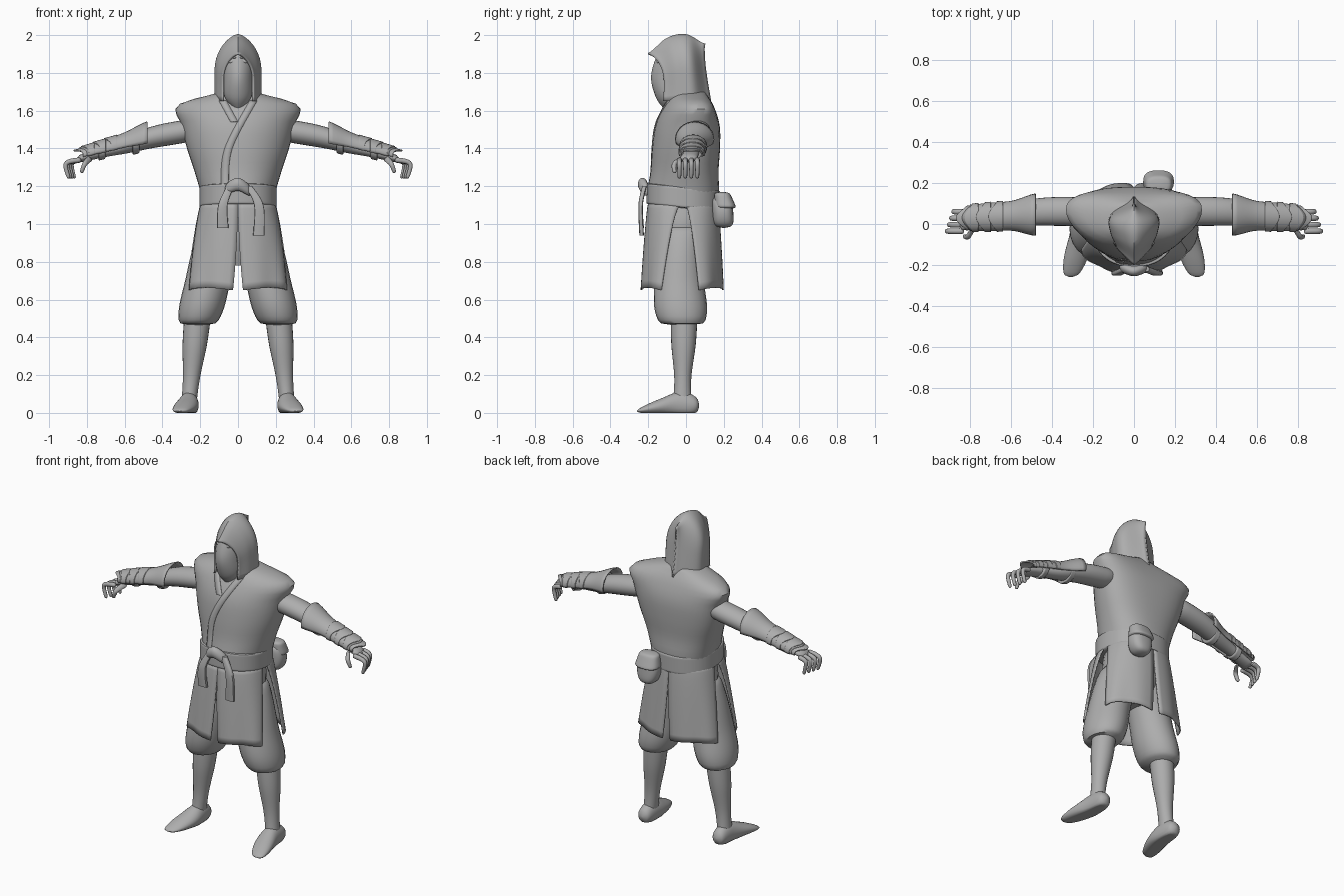
import bpy
import bmesh
from math import sin, cos, pi, radians, copysign
from mathutils import Vector
from mathutils.bvhtree import BVHTree

default_cube = bpy.data.objects.get("Cube")
if default_cube:
    bpy.data.objects.remove(default_cube)

grey = bpy.data.materials.new("plain grey")
grey.use_nodes = True
tone = (.42, .42, .42, 1)
grey.diffuse_color = tone
grey.node_tree.nodes["Principled BSDF"].inputs["Base Color"].default_value = tone


def mix(start, end, t):
    return start + (end - start) * t


def steps(count):
    return [i / count for i in range(count + 1)]


def along(keys, t):
    """Smooth value at t on evenly spread keys; a single number is constant."""
    if not isinstance(keys, list):
        return keys
    last = len(keys) - 1
    i = min(int(t * last), last - 1)
    f = t * last - i
    a, b, c, d = (keys[min(max(j, 0), last)] for j in range(i - 1, i + 3))
    slope_in, slope_out = (c - a) / 2, (d - b) / 2
    ease = f * f * (3 - 2 * f)
    return mix(b, c, ease) + slope_in * f * (1 - f) ** 2 - slope_out * f * f * (1 - f)


def power(value, square):
    return copysign(abs(value) ** (2 / square), value)


def surface(name, rows, closed=False, thick=0):
    """Skin rows of points; closed rows become a capped solid."""
    bm = bmesh.new()
    grid = [[bm.verts.new(point) for point in row] for row in rows]
    for low, high in zip(grid, grid[1:]):
        for j in range(0 if closed else 1, len(low)):
            bm.faces.new((low[j - 1], low[j], high[j], high[j - 1]))
    if closed:
        bm.faces.new(grid[0])
        bm.faces.new(grid[-1])
    bmesh.ops.recalc_face_normals(bm, faces=bm.faces)
    mesh = bpy.data.meshes.new(name)
    bm.to_mesh(mesh)
    bm.free()
    mesh.materials.append(grey)
    mesh.shade_smooth()
    mesh.set_sharp_from_angle(angle=radians(50))
    obj = bpy.data.objects.new(name, mesh)
    bpy.context.collection.objects.link(obj)
    if thick:
        solid = obj.modifiers.new("thickness", 'SOLIDIFY')
        solid.thickness, solid.offset = thick, 0
    return obj


def tube(name, path, wide, deep, axis='z', side=1, around=24, square=2, blunt=None, warp=None):
    """Loft ellipses along a path; blunt rounds both ends, warp bends the points."""
    path = [Vector(point) for point in path]
    rows = []
    for t in steps(20):
        centre = along(path, t)
        ahead = along(path, min(1, t + .01)) - along(path, max(0, t - .01))
        u, v = {'x': (Vector((0, 1, 0)), Vector((0, 0, 1))),
                'y': (Vector((1, 0, 0)), Vector((0, 0, 1))),
                'z': (Vector((1, 0, 0)), Vector((0, 1, 0))),
                'bent': (Vector((0, 1, 0)), ahead.cross(Vector((0, 1, 0))).normalized())}[axis]
        size = max(.02, 1 - abs(2 * t - 1) ** blunt) ** .5 if blunt else 1
        row = []
        for k in range(around):
            angle = 2 * pi * k / around
            point = (centre + u * along(wide, t) * size * power(cos(angle), square)
                     + v * along(deep, t) * size * power(sin(angle), square))
            if warp:
                warp(point)
            point.x *= side
            row.append(point)
        rows.append(row)
    return surface(name, rows, closed=True)


# Ways to bend a part: shoulders back, belt down behind, sole flat
def sweep_back(point):
    point.y += point.x ** 2 / 2


def tilt_down(point):
    point.z -= point.y / 10


def flatten_sole(point):
    point.z = max(0, point.z)


# Sleeveless tunic
tunic = tube("tunic", [(0, -.02, 1.1), (0, .02, 1.7)],
             [.19, .2, .23, .27, .3, .32, .09], [.18, .19, .18, .18, .17, .13, .08],
             around=40, square=2.2, warp=sweep_back)
cloth = BVHTree.FromPolygons([vert.co for vert in tunic.data.vertices],
                             [face.vertices for face in tunic.data.polygons])


# Crossed lapels laid on the front of the tunic
def lapel(name, path):
    path = [Vector(point) for point in path]
    rows = []
    for t in steps(20):
        row = []
        for offset in (-.02, 0, .02):
            start = along(path, t) + Vector((offset, 0, 0))
            row.append(cloth.ray_cast(start, Vector((0, 1, 0)))[0])
        rows.append(row)
    surface(name, rows, thick=.009)


lapel("under_lapel", [(-.08, -1, 1.65), (-.02, -1, 1.54)])
lapel("over_lapel", [(.08, -1, 1.65), (-.05, -1, 1.4), (-.07, -1, 1.2)])

# Masked head with eyes and brows
tube("masked_head", [(0, -.1, 1.6), (0, -.05, 1.95)],
     [.01, .07, .08, .08, .05], [.01, .07, .11, .1, .07], square=1.8)
for side in (1, -1):
    tube("eye", [(.03, -.147, 1.85), (.03, -.147, 1.87)], .018, .01,
         side=side, around=12, blunt=2)
    tube("brow", [(.01, -.156, 1.88), (.06, -.12, 1.88)], .01, .005,
         axis='x', side=side, around=8, blunt=4)

# Hood made of arches from the peaked brim to the nape
hood_rows = []
for t in steps(20):
    ridge_y, ridge_z = mix(-.2, .1, t), along([1.9, 1.98, 2, 1.95], t)
    width = along([.08, .11, .11, 0], t)
    row = []
    for s in steps(28):
        drop = abs(2 * s - 1)
        bulge = sin(min(1, 1.5 * drop) * pi / 2)
        tuck = mix(.035, -.015, t) * sin(pi * drop)
        row.append((copysign(width * bulge, s - .5),
                    mix(ridge_y, mix(-.12, .13, t), drop) + tuck,
                    mix(ridge_z, 1.65, drop ** 1.5)))
    hood_rows.append(row)
surface("hood", hood_rows, thick=.01)

# Belt, knot and hanging ends
tube("belt", [(0, -.015, 1.08), (0, -.015, 1.2)], .205, .195,
     around=40, square=2.3, blunt=16, warp=tilt_down)
tube("knot", [(-.07, -.21, 1.18), (0, -.23, 1.21), (.07, -.21, 1.17)], .025, .035,
     axis='x', around=14, blunt=4)
for name, x, hem in (("short_belt_end", -.08, .98), ("long_belt_end", .11, .94)):
    tube(name, [(x / 2, -.22, 1.2), (x, -.24, 1.1), (x, -.235, hem)], [.02, .03], .012,
         around=12, square=4)

# Pouch hanging behind the belt
tube("pouch", [(.12, .2, .98), (.12, .19, 1.15)], [.05, .07, .05], .055, square=2.6, blunt=4)
tube("pouch_flap", [(.12, .21, 1.08), (.12, .19, 1.17)], [.08, .06], [.06, .04],
     square=2.6, blunt=6)


# Four skirt panels that open towards the hem
def skirt_panel(name, side, facing, corner, reach):
    rows = []
    for t in steps(12):
        wide, deep = mix(.19, .28, t ** .8), mix(.18, reach, t ** .7)
        row = []
        for s in steps(16):
            angle = radians(mix(corner * t ** .6, 90 - 3 * t * t, s))
            fold = 1 + t * sin(3 * pi * s) / 50
            row.append((side * wide * fold * power(cos(angle), 2.5),
                        facing * deep * fold * power(sin(angle), 2.5) - .015,
                        mix(1.12, .65 + s * (1 - s) / 20, t)))
        rows.append(row)
    surface(name, rows, thick=.008)


for side in (1, -1):
    skirt_panel("front_skirt_panel", side, -1, 26, .22)
    skirt_panel("back_skirt_panel", side, 1, 18, .21)
tube("hips", [(0, -.015, 1.1), (0, -.03, .78)], [.17, .18, .08], [.16, .14, .09])


# Bracer plates: arched over the sloping forearm, pointed at the hand
def forearm(x):
    return Vector((x, .07 - x / 20, 1.57 - x / 4))


def bracer_plate(name, side, start, end, tip, grow=0):
    rows = []
    for t in steps(14):
        x = mix(start, end, t)
        centre, place = forearm(x), min(1, (x - .48) * 3)
        wide = along([.1, .07, .065, .06], place) + grow
        high = along([.09, .06, .05, .04], place) + grow
        row = []
        for s in steps(16):
            angle = radians(mix(-15, 195, s))
            reach = tip * t * max(0, sin(angle)) ** 3
            row.append((side * (x + reach), centre.y + wide * cos(angle),
                        centre.z + high * sin(angle) - reach / 4))
        rows.append(row)
    surface(name, rows, thick=.008)


for side in (1, -1):
    # Trousers gathered below the knee, shin and foot
    tube("trouser_leg", [(.09, -.02, 1), (.16, -.035, .7), (.215, -.02, .46)],
         [.1, .12, .12, .12, .1], [.12, .12, .13, .14, .12], side=side, blunt=16)
    tube("shin", [(.215, -.01, .5), (.26, -.02, .05)], [.07, .065, .045, .04],
         [.07, .065, .045, .05], side=side)
    tube("foot", [(.26, .07, .04), (.265, -.08, .04), (.31, -.26, .01)],
         [.04, .05, .06, .04], [.04, .07, .04, .01], axis='y', side=side, blunt=8,
         warp=flatten_sole)
    # Arm running into the palm
    tube("arm", [(.22, .06, 1.5), (.45, .06, 1.46), (.65, .04, 1.4), (.86, .01, 1.34)],
         [.07, .07, .06, .04, .05], [.06, .06, .05, .03, .02], axis='x', side=side, blunt=16)
    # Curled fingers and thumb
    for i in range(4):
        y, back = mix(-.035, .06, i / 3), i / 100
        tube("finger", [(.83, y, 1.34), (.91 - back, y, 1.32), (.895 - back, y, 1.24)],
             [.015, .01], [.015, .01], axis='bent', side=side, around=10, blunt=10)
    tube("thumb", [(.78, -.01, 1.35), (.81, -.06, 1.32), (.83, -.06, 1.27)],
         [.018, .01], [.018, .01], axis='bent', side=side, around=10, blunt=10)
    # Flared bracer with chevron layers, hand guard and straps
    bracer_plate("bracer", side, .48, .8, .04)
    for i in range(3):
        start = .64 + .06 * i
        bracer_plate("bracer_chevron", side, start, start + .03, .04, grow=.005)
    bracer_plate("hand_guard", side, .77, .82, .05, grow=-.004)
    for x, radius in ((.54, .07), (.72, .055)):
        tube("bracer_strap", [forearm(x - .02), forearm(x + .02)], radius, radius - .005,
             axis='x', side=side, blunt=8)
